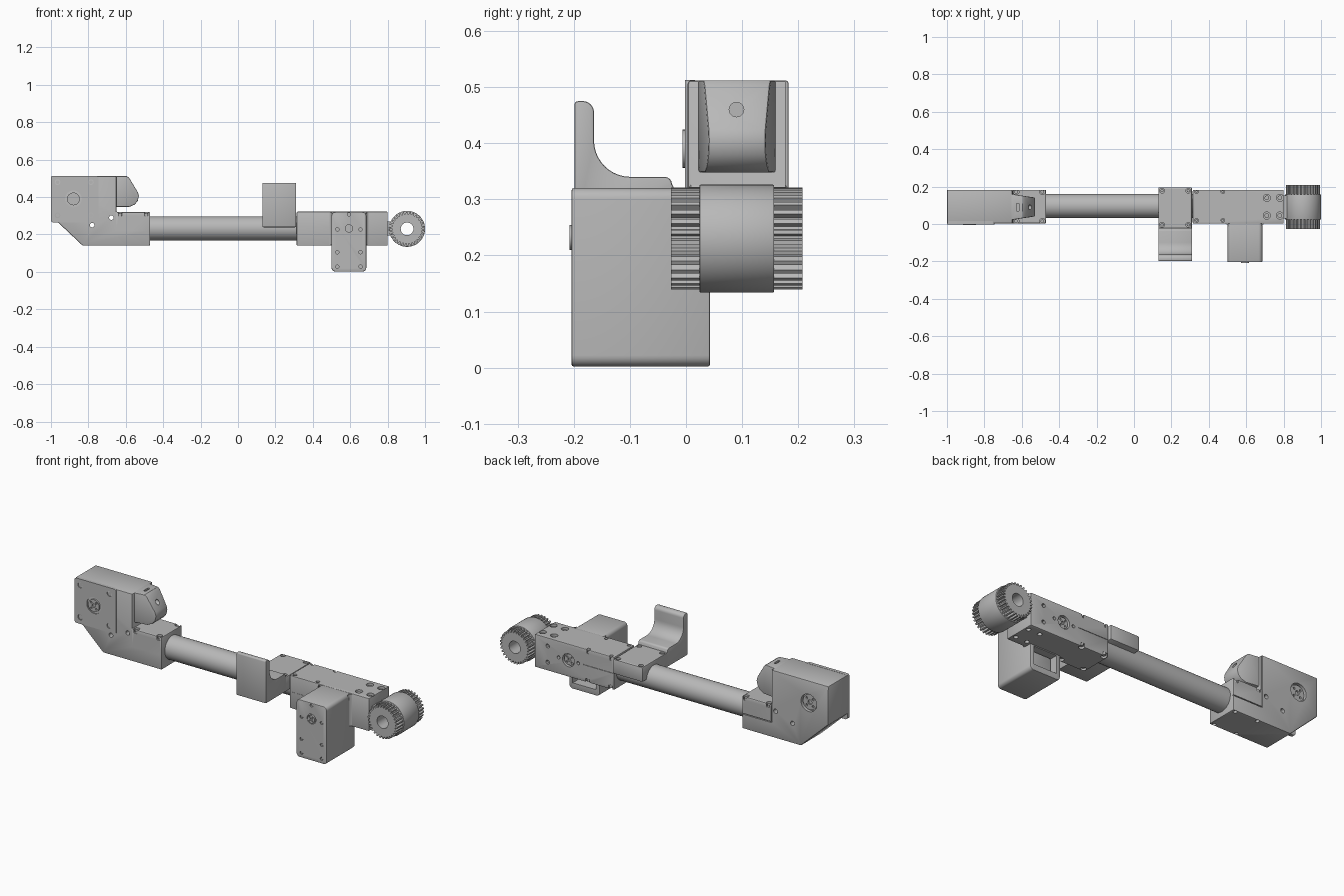
import bpy, bmesh, math
from mathutils import Matrix, Vector

cube = bpy.data.objects.get("Cube")
if cube:
    bpy.data.objects.remove(cube, do_unlink=True)

grey = bpy.data.materials.new("machined grey")
grey.use_nodes = True
COLOUR = (0.48, 0.48, 0.48, 1)
grey.diffuse_color = COLOUR
grey.node_tree.nodes["Principled BSDF"].inputs["Base Color"].default_value = COLOUR

PLACE = {"x": lambda a, b, d: (d, a, b),
         "y": lambda a, b, d: (a, d, b),
         "z": lambda a, b, d: (a, b, d)}
TURN = {"x": Matrix.Rotation(math.pi / 2, 4, "Y"),
        "y": Matrix.Rotation(math.pi / 2, 4, "X"),
        "z": Matrix.Identity(4)}


def add_prism(bm, pts, axis, lo, hi):
    """Extrude a 2D outline along an axis."""
    rings = [[bm.verts.new(PLACE[axis](a, b, d)) for a, b in pts] for d in (lo, hi)]
    faces = [bm.faces.new(r) for r in rings]
    n = len(pts)
    for i in range(n):
        j = (i + 1) % n
        faces.append(bm.faces.new((rings[0][i], rings[0][j], rings[1][j], rings[1][i])))
    bmesh.ops.recalc_face_normals(bm, faces=faces)


def add_cyl(bm, axis, a, b, lo, hi, r, sides=24):
    centre = Vector(PLACE[axis](a, b, (lo + hi) / 2))
    bmesh.ops.create_cone(bm, cap_ends=True, segments=sides, radius1=r, radius2=r,
                          depth=hi - lo, matrix=Matrix.Translation(centre) @ TURN[axis])


def rect(a0, a1, b0, b1):
    return [(a0, b0), (a1, b0), (a1, b1), (a0, b1)]


def arc(ca, cb, r, start, end, n=6):
    return [(ca + r * math.cos(math.radians(start + (end - start) * i / n)),
             cb + r * math.sin(math.radians(start + (end - start) * i / n))) for i in range(n + 1)]


def round_rect(a0, a1, b0, b1, r):
    corners = ((a1 - r, b1 - r), (a0 + r, b1 - r), (a0 + r, b0 + r), (a1 - r, b0 + r))
    return [p for i, (a, b) in enumerate(corners) for p in arc(a, b, r, 90 * i, 90 * i + 90)]


def make(name, bm, bevel=0, cutter=None):
    """Turn a bmesh into an object, bevel it, cut it and shade it."""
    mesh = bpy.data.meshes.new(name)
    bm.to_mesh(mesh)
    bm.free()
    mesh.materials.append(grey)
    ob = bpy.data.objects.new(name, mesh)
    bpy.context.collection.objects.link(ob)
    helper = None
    if bevel:
        mod = ob.modifiers.new("soft edges", "BEVEL")
        mod.width, mod.segments, mod.angle_limit = bevel, 2, math.radians(40)
    if cutter:
        helper = make(name + "_cutter", cutter)
        helper.hide_render = True
        mod = ob.modifiers.new("holes", "BOOLEAN")
        mod.object, mod.operation, mod.solver, mod.use_self = helper, "DIFFERENCE", "EXACT", True
    if ob.modifiers:
        deps = bpy.context.evaluated_depsgraph_get()
        done = bpy.data.meshes.new_from_object(ob.evaluated_get(deps))
        ob.modifiers.clear()
        ob.data = done
    if helper:
        bpy.data.objects.remove(helper, do_unlink=True)
    bpy.ops.object.select_all(action="DESELECT")
    ob.select_set(True)
    bpy.context.view_layer.objects.active = ob
    bpy.ops.object.shade_smooth_by_angle(angle=math.radians(30))
    return ob


def prism(name, pts, axis, lo, hi, bevel=0, cutter=None):
    bm = bmesh.new()
    add_prism(bm, pts, axis, lo, hi)
    return make(name, bm, bevel, cutter)


bolts = bmesh.new()


def bolt_hole(cut, axis, a, b, surface, sign, r, depth=0.02):
    """Counterbore with a bolt head sunk in it; sign is the outward direction."""
    ends = sorted((surface - sign * depth, surface + sign * 0.02))
    add_cyl(cut, axis, a, b, *ends, r)
    ends = sorted((surface - sign * (depth + 0.005), surface - sign * depth * 0.4))
    add_cyl(bolts, axis, a, b, *ends, r * 0.65, 16)


# Left bracket: motor head with a stepped clamp arm
AX, AZ = -0.88, 0.39
cut = bmesh.new()
for x in (-0.63, -0.49):
    for y in (0.015, 0.172):
        bolt_hole(cut, "z", x, y, 0.32, 1, 0.015)
        add_cyl(cut, "z", x, y, 0.12, 0.155, 0.01)
for x, z in ((-0.677, 0.29), (-0.78, 0.25)):
    add_cyl(cut, "y", x, z, -0.05, 0.25, 0.012)
add_cyl(cut, "y", AX, AZ, 0.165, 0.25, 0.048, 32)
for y in (-0.02, 0.177):
    add_prism(cut, rect(-0.65, -0.45, 0.22, 0.225), "y", y, y + 0.023)
    add_prism(cut, rect(-0.654, -0.65, 0.22, 0.53), "y", y, y + 0.023)
left_outline = [(-1, 0.512), (-0.65, 0.512), (-0.65, 0.32), (-0.47, 0.32),
                (-0.47, 0.14), (-0.83, 0.14), (-1, 0.3)]
prism("left_bracket", left_outline, "y", 0.003, 0.183, 0.006, cut)

# Motor mounting plate with corner screws
cut = bmesh.new()
for x in (-0.965, -0.786):
    for z in (0.302, 0.48):
        bolt_hole(cut, "y", x, z, -0.002, -1, 0.015, 0.012)
add_cyl(cut, "y", AX, AZ, -0.02, 0.006, 0.045, 32)
prism("left_motor_plate", round_rect(-1, -0.745, 0.265, 0.513, 0.012), "y", -0.002, 0.016, 0, cut)


def flange(name, x, z, y0, y1, r, face_sign):
    """Round hub with a centre bore and four small holes."""
    c = bmesh.new()
    face = y0 if face_sign < 0 else y1
    add_cyl(c, "y", x, z, face - 0.008, face + 0.008, r * 0.3)
    for i in range(4):
        t = math.pi / 4 + i * math.pi / 2
        add_cyl(c, "y", x + r * 0.65 * math.cos(t), z + r * 0.65 * math.sin(t),
                face - 0.008, face + 0.008, r * 0.15, 12)
    b = bmesh.new()
    add_cyl(b, "y", x, z, y0, y1, r, 32)
    make(name, b, 0, c)


flange("left_front_hub", AX, AZ, -0.006, 0.02, 0.034, -1)
flange("left_rear_hub", AX, AZ, 0.15, 0.173, 0.042, 1)

# Tapered nose on the motor head
cut = bmesh.new()
add_cyl(cut, "x", 0.09, 0.46, -0.6, -0.5, 0.013)
add_prism(cut, rect(-0.628, -0.615, 0.07, 0.11), "z", 0.5, 0.53)
nose = bmesh.new()
add_prism(nose, [(-0.66, 0.512), (-0.595, 0.512), (-0.582, 0.503), (-0.535, 0.425), (-0.53, 0.405),
                 (-0.536, 0.38), (-0.552, 0.36), (-0.58, 0.348), (-0.66, 0.348)], "y", 0.02, 0.16)
for v in nose.verts:
    v.co.y = 0.091 + (v.co.y - 0.09) * (1 - 0.28 * (v.co.x + 0.66) / 0.13)
make("nose", nose, 0.004, cut)

# Tube
TY, TZ = 0.096, 0.232
bm = bmesh.new()
add_cyl(bm, "x", TY, TZ, -0.5, 0.36, 0.065, 48)
make("tube", bm)

# Saddle clamp over the tube, with its hooked paddle
cut = bmesh.new()
for x in (0.15, 0.29):
    for y in (-0.004, 0.178):
        bolt_hole(cut, "z", x, y, 0.32, 1, 0.013)
prism("saddle_clamp", rect(-0.03, 0.196, 0.238, 0.32), "x", 0.13, 0.31, 0.007, cut)
hook = ([(-0.199, 0.24)] + arc(-0.192, 0.468, 0.007, 180, 90, 3) + arc(-0.184, 0.455, 0.02, 90, 0)
        + arc(-0.099, 0.405, 0.065, 180, 270, 10) + arc(-0.038, 0.327, 0.013, 90, 0, 4)
        + [(-0.02, 0.318), (-0.02, 0.24)])
prism("hook_paddle", hook, "x", 0.13, 0.31, 0.003)

# Right bracket
MX, MZ = 0.593, 0.232
cut = bmesh.new()
for x in (0.335, 0.475):
    for y in (0.02, 0.173):
        bolt_hole(cut, "z", x, y, 0.32, 1, 0.01)
        bolt_hole(cut, "z", x, y, 0.14, -1, 0.015)
for x in (0.71, 0.78):
    for y in (0.045, 0.14):
        bolt_hole(cut, "z", x, y, 0.32, 1, 0.019)
        add_cyl(cut, "z", x, y, 0.12, 0.16, 0.012)
add_cyl(cut, "y", MX, MZ, 0.165, 0.25, 0.036, 32)
for x in (-0.06, 0.06):
    add_cyl(cut, "y", MX + x, MZ, 0.165, 0.25, 0.009, 12)
for z in (-0.045, 0.045):
    add_cyl(cut, "y", 0.72, MZ + z, 0.165, 0.25, 0.011, 12)
for y in (-0.02, 0.179):
    add_prism(cut, rect(0.29, 0.5, 0.232, 0.237), "y", y, y + 0.023)
prism("right_bracket", rect(0.314, 0.8, 0.14, 0.322), "y", 0.002, 0.182, 0.005, cut)
flange("right_rear_hub", MX, MZ, 0.15, 0.174, 0.03, 1)

# Hanging motor housing, open at the lower back
cut = bmesh.new()
for x, z in [(MX, 0.307)] + [(MX + s * 0.062, z) for s in (-1, 1) for z in (0.227, 0.105, 0.028)]:
    bolt_hole(cut, "y", x, z, -0.204, -1, 0.009, 0.01)
add_cyl(cut, "y", MX, MZ, -0.25, -0.196, 0.027, 32)
add_prism(cut, rect(0.522, 0.664, 0.035, 0.135), "y", -0.04, 0.08)
prism("motor_housing", round_rect(0.5, 0.686, 0.002, 0.32, 0.02), "y", -0.204, 0.043, 0.004, cut)
prism("motor_body", round_rect(0.535, 0.651, 0.05, 0.125, 0.01), "y", -0.06, 0.015, 0.003)
flange("right_front_hub", MX, MZ, -0.208, -0.18, 0.022, -1)
for name, x, s in (("left_fillet", 0.502, -1), ("right_fillet", 0.684, 1)):
    curve = arc(x + s * 0.022, -0.018, 0.022, 180 if s > 0 else 0, 90, 5)
    prism(name, curve + [(x, 0.004)], "z", 0.143, 0.318)

# Axle support and toothed roller
prism("axle_support", rect(0.03, 0.152, 0.195, 0.27), "x", 0.79, 0.835)
RX, RZ, TEETH = 0.904, 0.23, 30


def ring(name, outline, y0, y1, bevel=0):
    c = bmesh.new()
    add_cyl(c, "y", RX, RZ, -0.1, 0.3, 0.034, 32)
    prism(name, outline, "y", y0, y1, bevel, c)


teeth = []
for i in range(TEETH):
    for step, r in ((0, 0.079), (0.3, 0.079), (0.42, 0.091), (0.82, 0.091)):
        t = 2 * math.pi * (i + step) / TEETH
        teeth.append((RX + r * math.cos(t), RZ + r * math.sin(t)))
ring("front_gear", teeth, -0.027, 0.03)
ring("rear_gear", teeth, 0.15, 0.208)
ring("roller_drum", arc(RX, RZ, 0.096, 0, 354.375, 63), 0.024, 0.157, 0.002)

make("bolt_heads", bolts)
